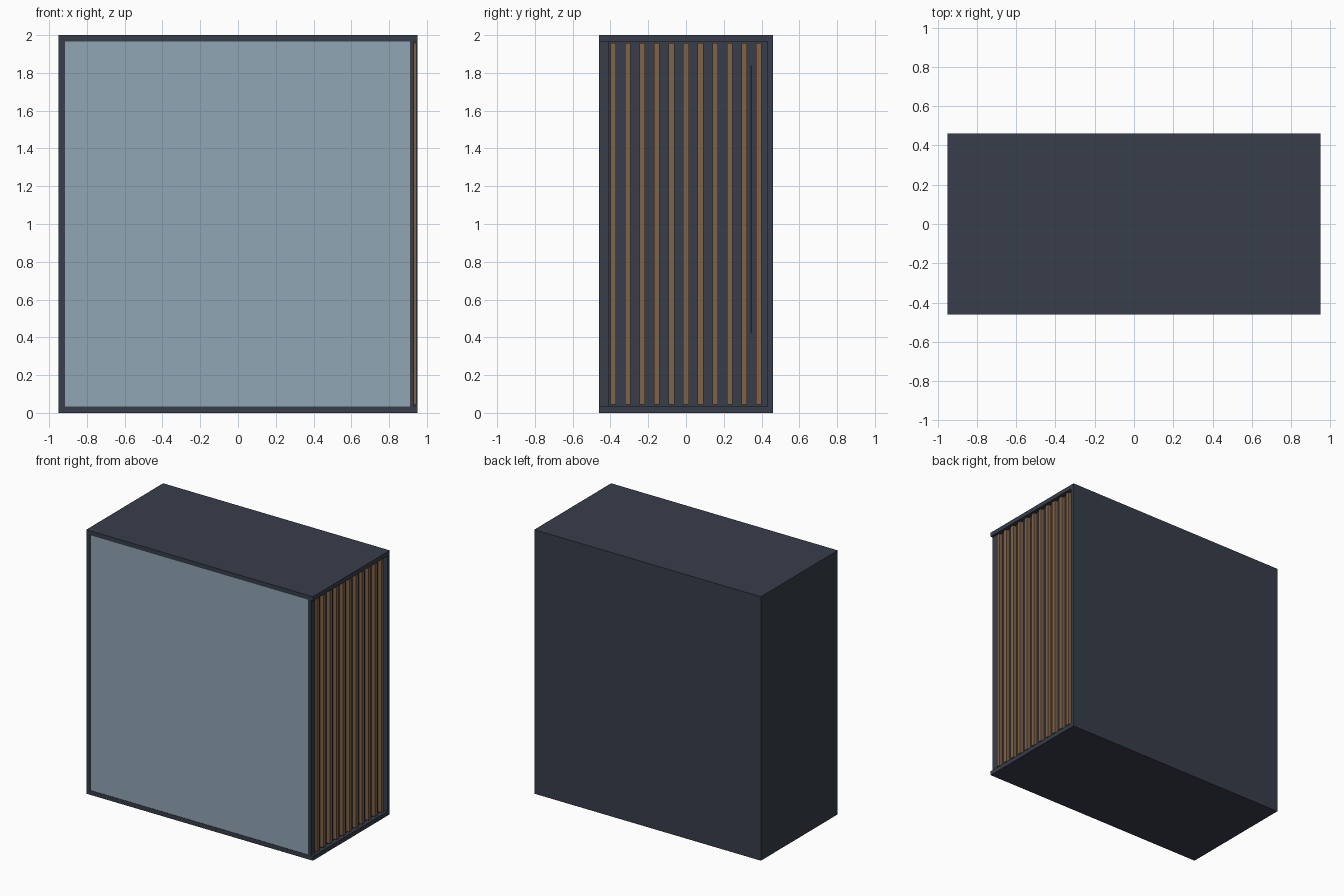
import bpy
import bmesh
from mathutils import Vector

if "Cube" in bpy.data.objects:
    bpy.data.objects.remove(bpy.data.objects["Cube"])


def material(name, rgb):
    m = bpy.data.materials.new(name)
    m.diffuse_color = (*rgb, 1)
    m.use_nodes = True
    m.node_tree.nodes["Principled BSDF"].inputs["Base Color"].default_value = m.diffuse_color
    return m


DARK = material("dark metal", (0.038, 0.048, 0.068))
BLACK = material("black trim", (0.012, 0.015, 0.022))
WOOD = material("wood", (0.215, 0.125, 0.066))
GLASS = material("tinted glass", (0.28, 0.38, 0.46))


def box(name, x, y, z, mat):
    """Box from (min, max) ranges on each axis."""
    lo, hi = Vector((x[0], y[0], z[0])), Vector((x[1], y[1], z[1]))
    size, mid = hi - lo, (hi + lo) / 2
    bm = bmesh.new()
    bmesh.ops.create_cube(bm, size=1)
    bmesh.ops.scale(bm, vec=size, verts=bm.verts)
    mesh = bpy.data.meshes.new(name)
    bm.to_mesh(mesh)
    bm.free()
    mesh.materials.append(mat)
    ob = bpy.data.objects.new(name, mesh)
    ob.location = mid
    bpy.context.collection.objects.link(ob)
    return ob


W, D, H = 0.95, 0.46, 2.0     # half width, half depth, height
T = 0.033                     # shell thickness
INNER = (T, H - T)

# Shell: top, bottom, back and left panels
box("bottom_panel", (-W, W), (-D, D), (0, T), DARK)
box("top_panel", (-W, W), (-D, D), (H - T, H), DARK)
box("back_panel", (-W, W), (D - 0.028, D), INNER, DARK)
box("left_panel", (-W, -W + T), (-D, D - 0.028), INNER, DARK)

# Front right corner post, set in from the plate ends
box("front_post", (0.91, 0.932), (-D, -0.41), INNER, DARK)

# Glass front pane
box("glass_pane", (-W + T, 0.91), (-D + 0.003, -D + 0.015), INNER, GLASS)

# Slatted side: backing board, wooden slats and thin slot strip
box("slat_backing", (0.895, 0.915), (-0.41, D - 0.028), INNER, DARK)
for i in range(-5, 6):
    y = i * 0.077
    box(f"wood_slat_{i + 6}", (0.915, 0.944), (y - 0.015, y + 0.015),
        (0.045, 1.957), WOOD)
box("slot_strip", (0.915, 0.92), (0.342, 0.35), (0.42, 1.84), BLACK)
